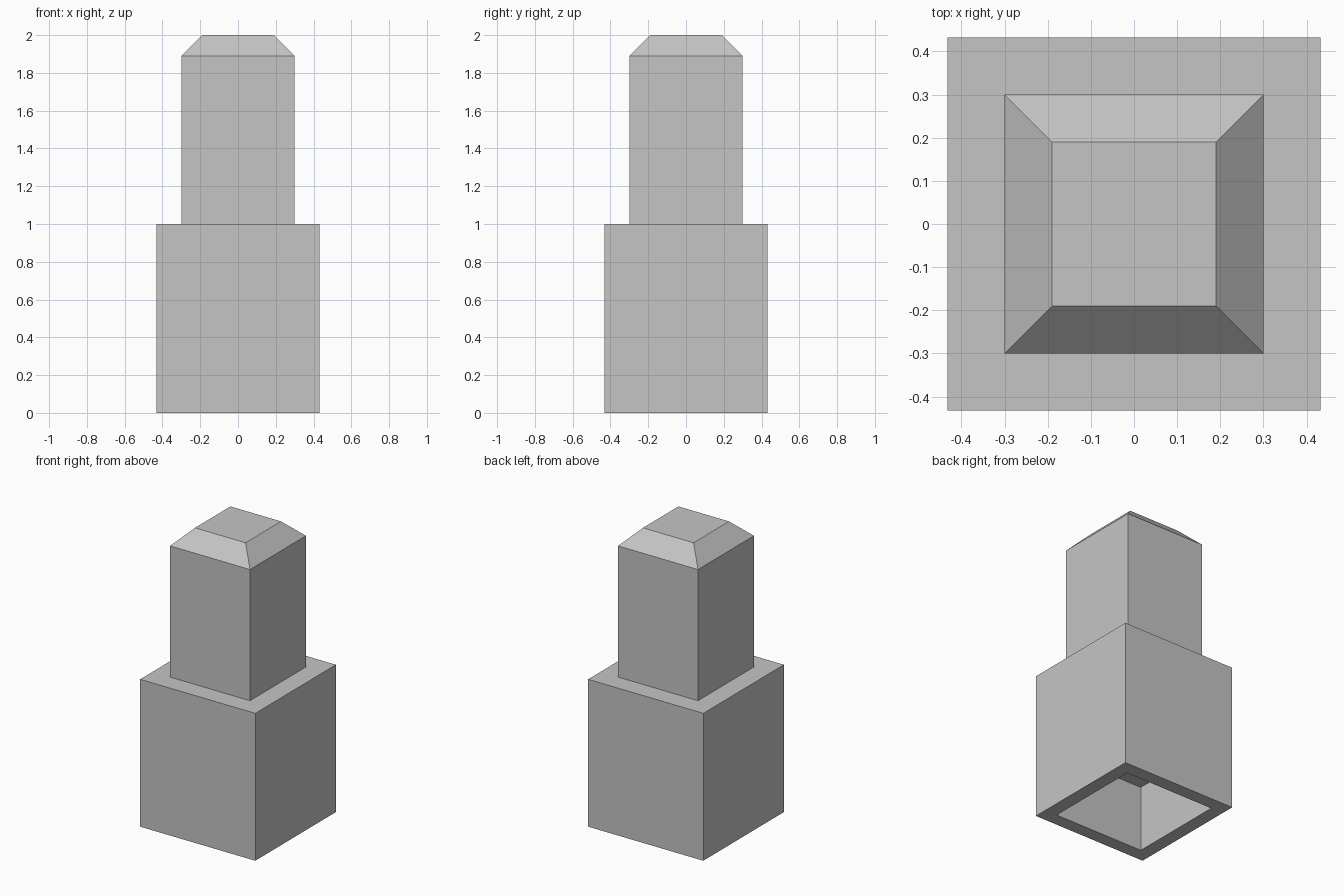
import bpy
import bmesh

cube = bpy.data.objects.get("Cube")
if cube:
    bpy.data.objects.remove(cube, do_unlink=True)

# Single plain grey
GREY = (0.56, 0.56, 0.56, 1.0)
grey = bpy.data.materials.new("plain_grey")
grey.use_nodes = True
grey.diffuse_color = GREY
for node in grey.node_tree.nodes:
    if node.type == 'BSDF_PRINCIPLED':
        node.inputs["Base Color"].default_value = GREY


def square_loft(name, profile, cap_first=False, cap_last=False):
    """Join square rings given as (half width, height), ordered inside to outside and up."""
    bm = bmesh.new()
    corners = ((-1, -1), (1, -1), (1, 1), (-1, 1))
    rings = [[bm.verts.new((x * half, y * half, z)) for x, y in corners]
             for half, z in profile]
    for low, high in zip(rings, rings[1:]):
        for i in range(4):
            j = (i + 1) % 4
            bm.faces.new((low[i], low[j], high[j], high[i]))
    if cap_first:
        bm.faces.new(rings[0][::-1])
    if cap_last:
        bm.faces.new(rings[-1])
    mesh = bpy.data.meshes.new(name)
    bm.to_mesh(mesh)
    bm.free()
    mesh.materials.append(grey)
    obj = bpy.data.objects.new(name, mesh)
    bpy.context.collection.objects.link(obj)
    return obj


# Base block: socket ceiling, socket walls, bottom rim, outer walls, top ledge
square_loft("base_block",
            [(0.34, 0.45), (0.34, 0), (0.432, 0), (0.432, 1), (0.3, 1)],
            cap_first=True)

# Upper post with chamfered top, rising from the ledge
square_loft("upper_post", [(0.3, 1), (0.3, 1.89), (0.19, 2)], cap_last=True)
